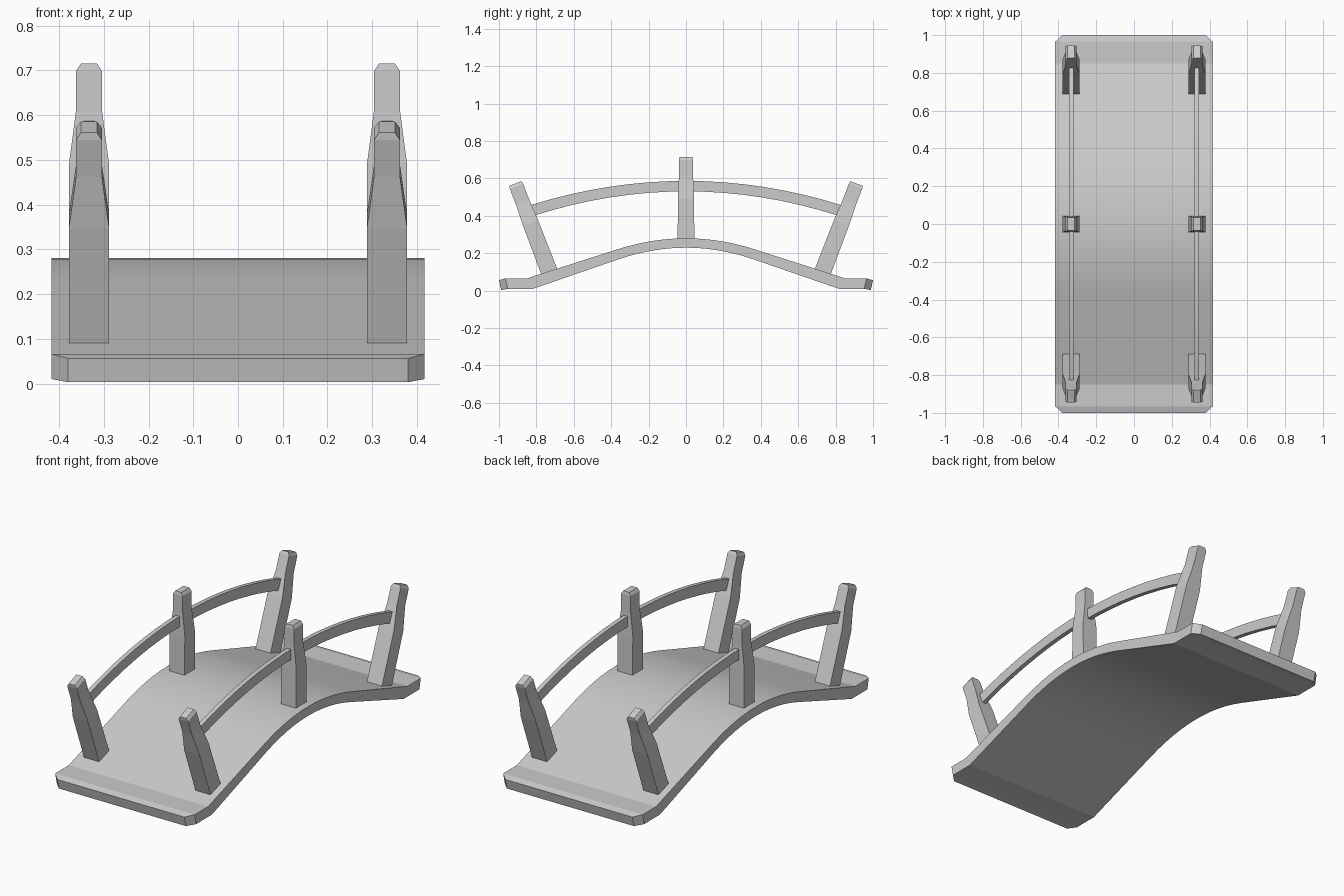
import bpy, bmesh
from math import radians
from mathutils import Matrix, Vector

if "Cube" in bpy.data.objects:
    bpy.data.objects.remove(bpy.data.objects["Cube"])


def loft(name, rings, mat=Matrix(), smooth=False):
    """Skin a list of equal-length point rings and cap both ends."""
    bm = bmesh.new()
    vs = [[bm.verts.new(mat @ Vector(p)) for p in r] for r in rings]
    n = len(rings[0])
    for a, b in zip(vs, vs[1:]):
        for i in range(n):
            j = (i + 1) % n
            bm.faces.new((a[i], a[j], b[j], b[i]))
    bm.faces.new(vs[0])
    bm.faces.new(vs[-1])
    bmesh.ops.recalc_face_normals(bm, faces=bm.faces)
    me = bpy.data.meshes.new(name)
    bm.to_mesh(me)
    bm.free()
    ob = bpy.data.objects.new(name, me)
    bpy.context.collection.objects.link(ob)
    if smooth:
        bpy.ops.object.select_all(action='DESELECT')
        ob.select_set(True)
        bpy.context.view_layer.objects.active = ob
        bpy.ops.object.shade_smooth_by_angle(angle=radians(15))
    return ob


# Arched deck: (half width, top y, top z, bottom y, bottom z) from back end to middle
half = [(0.38, 1.0, 0.056, 0.988, 0.003),
        (0.417, 0.965, 0.066, 0.953, 0.010),
        (0.417, 0.85, 0.066, 0.818, 0.010)]
for i in range(7):
    t = 1 - i / 6
    half.append((0.417, 0.38 * t, 0.28 - 0.063 * t * t,
                 0.363 * t, 0.23 - 0.063 * t * t))
stations = half + [(w, -yt, zt, -yb, zb) for w, yt, zt, yb, zb in half[-2::-1]]
loft("deck", [[(-w, yt, zt), (w, yt, zt), (w, yb, zb), (-w, yb, zb)]
              for w, yt, zt, yb, zb in stations], smooth=True)

# Post shape: (distance below top, half width x, half depth y)
POST = [(0.226, 0.045, 0.043), (0.105, 0.029, 0.038),
        (0.016, 0.0285, 0.038), (0.0, 0.018, 0.035)]


def post(name, x, y, z, tilt, length):
    """Tapered post whose top centre sits at (x, y, z)."""
    mat = Matrix.Translation((x, y, z)) @ Matrix.Rotation(tilt, 4, 'X')
    rings = [[(-a, -b, -d), (a, -b, -d), (a, b, -d), (-a, b, -d)]
             for d, a, b in [(length, 0.045, 0.045)] + POST]
    loft(name, rings, mat)


for side, x in (("left", -0.333), ("right", 0.333)):
    post(f"{side}_middle_post", x, 0, 0.715, 0, 0.46)
    post(f"{side}_front_post", x, -0.912, 0.573, radians(21), 0.513)
    post(f"{side}_back_post", x, 0.912, 0.573, radians(-21), 0.513)

    # Curved handrail through the posts
    rings = []
    for i in range(17):
        t = i / 8 - 1
        z, dy = 0.559 - 0.129 * t * t, 0.009 * t
        y = 0.82 * t
        rings.append([(x - 0.012, y + dy, z + 0.028), (x + 0.012, y + dy, z + 0.028),
                      (x + 0.012, y - dy, z - 0.028), (x - 0.012, y - dy, z - 0.028)])
    loft(f"{side}_handrail", rings, smooth=True)
